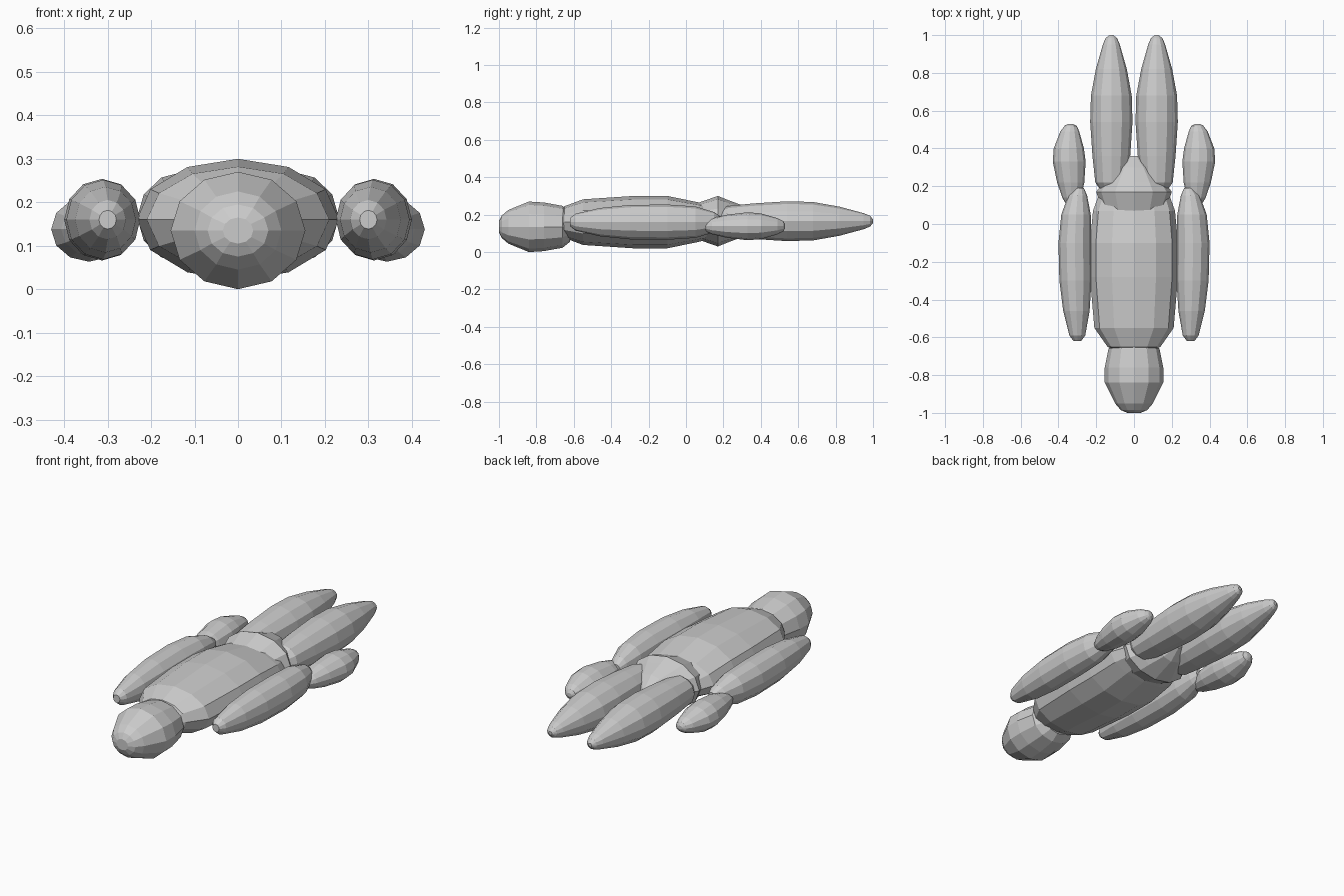
import bpy, bmesh
from math import sin, cos, tau

if "Cube" in bpy.data.objects:
    bpy.data.objects.remove(bpy.data.objects["Cube"], do_unlink=True)

# One plain grey for the whole figure
grey = bpy.data.materials.new("plain grey")
grey.use_nodes = True
grey.diffuse_color = (0.6, 0.6, 0.6, 1)
grey.node_tree.nodes["Principled BSDF"].inputs["Base Color"].default_value = (0.6, 0.6, 0.6, 1)


def loft(name, rings, sides=12, side=1):
    """Skin closed ellipses (y, centre x, centre z, half width, half height)."""
    bm = bmesh.new()
    loops = []
    for y, cx, cz, rx, rz in rings:
        loops.append([bm.verts.new((side * (cx + rx * cos(tau * i / sides)), y,
                                    cz + rz * sin(tau * i / sides)))
                      for i in range(sides)])
    for a, b in zip(loops, loops[1:]):
        for i in range(sides):
            j = (i + 1) % sides
            bm.faces.new((a[i], a[j], b[j], b[i]))
    bm.faces.new(loops[0])
    bm.faces.new(loops[-1])
    bmesh.ops.recalc_face_normals(bm, faces=bm.faces)
    mesh = bpy.data.meshes.new(name)
    bm.to_mesh(mesh)
    bm.free()
    mesh.materials.append(grey)
    obj = bpy.data.objects.new(name, mesh)
    bpy.context.collection.objects.link(obj)
    return obj


def centred(z, profile):
    return [(y, 0, z, rx, rz) for y, rx, rz in profile]


def limb(name, x, z, squash, profile):
    """A tapering limb on both sides; profile holds y, x shift and radius."""
    rings = [(y, x + dx, z, r, r * squash) for y, dx, r in profile]
    for label, side in (("left", 1), ("right", -1)):
        loft(f"{label}_{name}", rings, side=side)


# Head, with its crown toward the front
loft("head", centred(0.135, [
    (-1.0, 0.035, 0.03), (-0.985, 0.07, 0.06), (-0.95, 0.1, 0.09),
    (-0.84, 0.155, 0.135), (-0.76, 0.155, 0.13), (-0.66, 0.135, 0.112),
    (-0.62, 0.09, 0.08)]))

# Torso
loft("torso", centred(0.16, [
    (-0.67, 0.1, 0.05), (-0.65, 0.14, 0.085), (-0.55, 0.21, 0.122),
    (-0.28, 0.233, 0.14), (-0.1, 0.233, 0.14), (0.07, 0.217, 0.105),
    (0.2, 0.17, 0.07)]))

# Pelvis
loft("pelvis", centred(0.165, [
    (0.03, 0.12, 0.06), (0.07, 0.165, 0.1), (0.17, 0.2, 0.135),
    (0.22, 0.165, 0.115), (0.3, 0.1, 0.085), (0.36, 0.025, 0.03)]))

# Legs
limb("leg", 0.12, 0.165, 0.95, [
    (0.17, 0, 0.05), (0.22, 0, 0.085), (0.36, 0, 0.1), (0.54, 0, 0.112),
    (0.68, 0, 0.108), (0.82, 0, 0.082), (0.95, 0, 0.045), (0.985, 0, 0.03),
    (1.0, 0, 0.01)])

# Upper arms
limb("upper_arm", 0.31, 0.16, 1.08, [
    (-0.62, -0.01, 0.02), (-0.59, -0.01, 0.042), (-0.46, -0.005, 0.07),
    (-0.3, 0, 0.085), (-0.1, 0.003, 0.087), (0.05, -0.003, 0.078),
    (0.15, -0.012, 0.05), (0.19, -0.02, 0.025)])

# Forearms
limb("forearm", 0.335, 0.138, 0.86, [
    (0.09, -0.01, 0.025), (0.14, -0.005, 0.05), (0.22, 0, 0.072),
    (0.33, 0.008, 0.087), (0.4, 0.01, 0.08), (0.49, 0.005, 0.05),
    (0.52, 0, 0.032), (0.53, 0, 0.012)])
